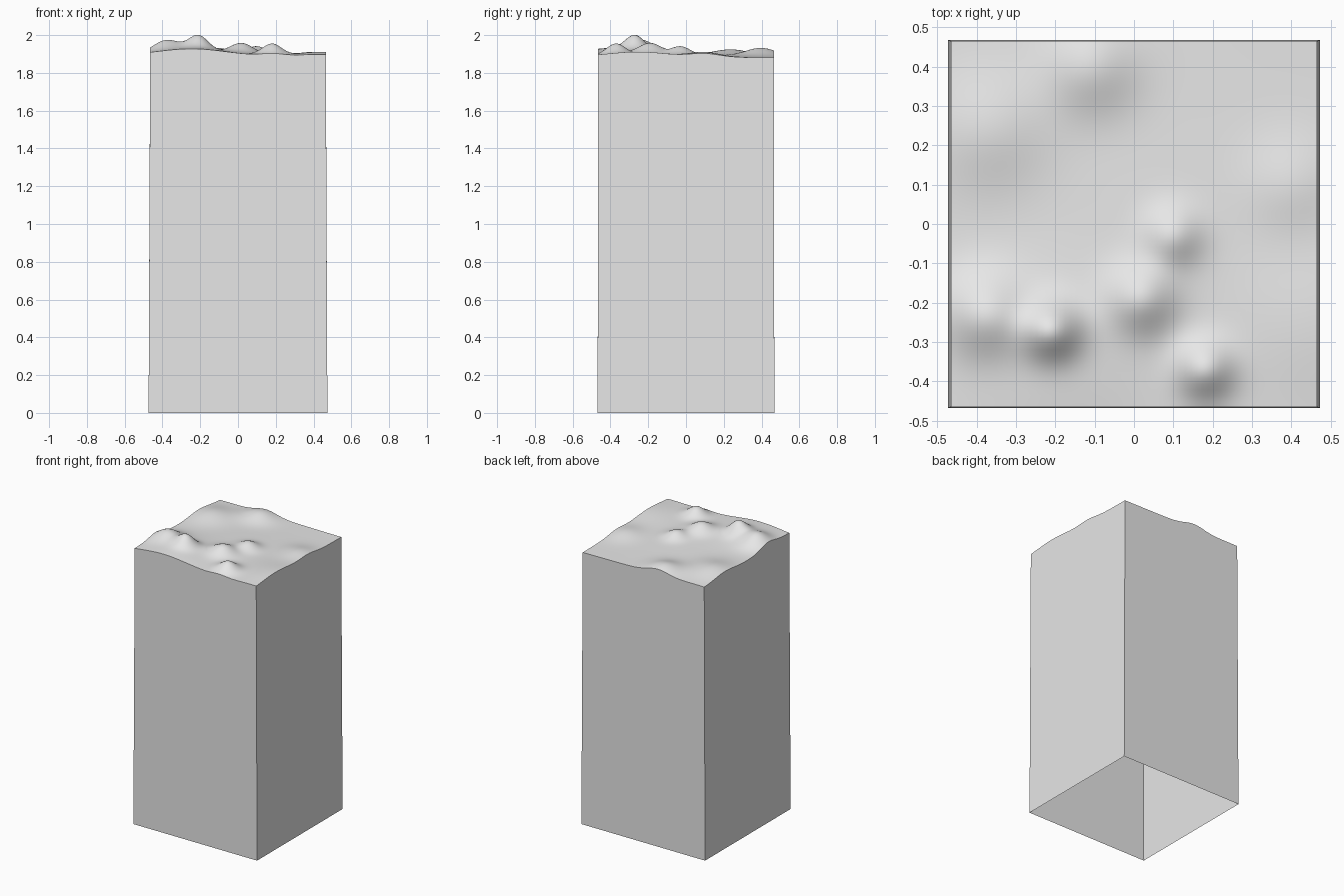
import bpy, bmesh, math

cube = bpy.data.objects.get("Cube")
if cube:
    bpy.data.objects.remove(cube)

# One plain grey for the whole block
stone = bpy.data.materials.new("plain grey")
stone.use_nodes = True
GREY = (0.8, 0.8, 0.8, 1)
stone.diffuse_color = GREY
stone.node_tree.nodes["Principled BSDF"].inputs["Base Color"].default_value = GREY

# Hills: x, y, height, radius
HILLS = [
    (-0.24, -0.38, 0.038, 0.17),
    (-0.21, -0.27, 0.074, 0.05),
    (-0.38, -0.23, 0.062, 0.07),
    (0.02, -0.19, 0.055, 0.06),
    (0.18, -0.37, 0.06, 0.05),
    (0.10, -0.03, 0.042, 0.05),
    (-0.11, 0.40, 0.045, 0.08),
    (-0.37, 0.24, 0.034, 0.10),
    (0.40, 0.10, 0.024, 0.08),
    (0.46, -0.25, 0.025, 0.15),
]


def ground(x, y):
    z = 1.888 - 0.008 * x - 0.008 * y
    z += 0.012 * math.exp(-(x * x + y * y) / 0.08)
    for hx, hy, height, radius in HILLS:
        z += height * math.exp(-((x - hx) ** 2 + (y - hy) ** 2) / (2 * radius ** 2))
    return z


# Rolling top surface
bm = bmesh.new()
bmesh.ops.create_grid(bm, x_segments=64, y_segments=64, size=0.465)
for v in bm.verts:
    v.co.z = ground(v.co.x, v.co.y)
for f in bm.faces:
    f.smooth = True

# Slightly flared walls, open underneath
rim = [e for e in bm.edges if e.is_boundary]
walls = bmesh.ops.extrude_edge_only(bm, edges=rim)["geom"]
for v in (g for g in walls if isinstance(g, bmesh.types.BMVert)):
    v.co = (v.co.x * 1.018, v.co.y * 1.006, 0)
for f in (g for g in walls if isinstance(g, bmesh.types.BMFace)):
    f.smooth = False
for e in rim:
    e.smooth = False
bmesh.ops.recalc_face_normals(bm, faces=bm.faces)
if sum(f.normal.z for f in bm.faces) < 0:
    bmesh.ops.reverse_faces(bm, faces=bm.faces)

mesh = bpy.data.meshes.new("terrain_block")
bm.to_mesh(mesh)
bm.free()
mesh.materials.append(stone)
block = bpy.data.objects.new("terrain_block", mesh)
bpy.context.collection.objects.link(block)
